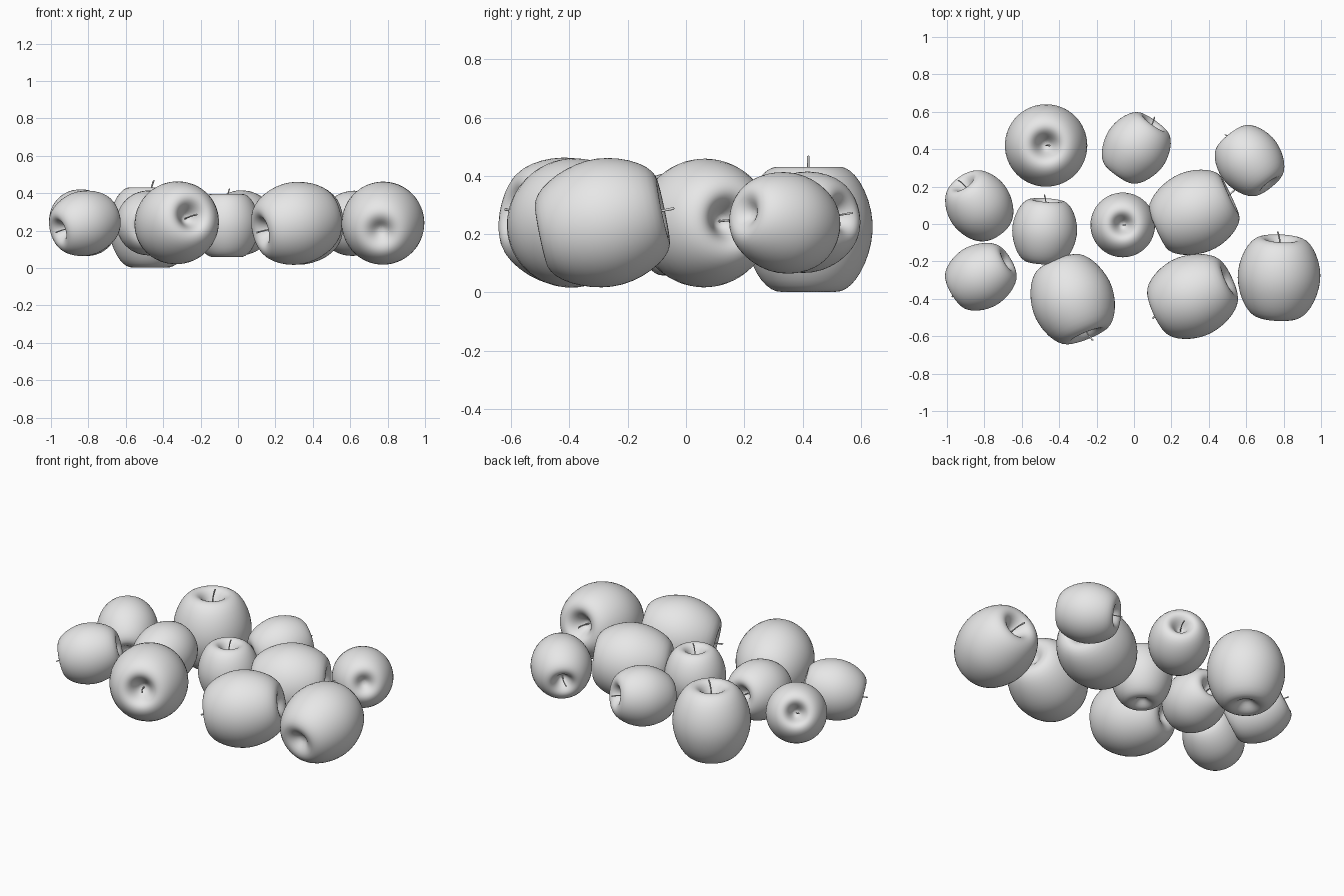
import bpy, bmesh, math
from mathutils import Vector

cube = bpy.data.objects.get("Cube")
if cube:
    bpy.data.objects.remove(cube, do_unlink=True)

mat = bpy.data.materials.new("plain_grey")
mat.use_nodes = True
mat.diffuse_color = (0.8, 0.8, 0.8, 1)
mat.node_tree.nodes["Principled BSDF"].inputs["Base Color"].default_value = (0.8, 0.8, 0.8, 1)

SEGMENTS = 32
# radius and height, from the stem hollow down to the blossom hollow
BODY = [(0.018, 0.125), (0.04, 0.155), (0.062, 0.192), (0.085, 0.212), (0.11, 0.217),
        (0.142, 0.206), (0.178, 0.168), (0.21, 0.1), (0.225, 0.025), (0.22, -0.045),
        (0.197, -0.12), (0.163, -0.178), (0.128, -0.209), (0.095, -0.218),
        (0.062, -0.207), (0.035, -0.182), (0.014, -0.17)]
# sideways lean, height and radius of the stalk
STALK = [(0, 0.115, 0.005), (0, 0.16, 0.004), (0.005, 0.205, 0.004), (0.015, 0.24, 0.005), (0.021, 0.254, 0.006)]


def loft(name, rings, sides):
    """Skin a stack of (offset, height, radius) rings and cap both ends."""
    bm = bmesh.new()
    loops = []
    for offset, height, radius in rings:
        angles = [2 * math.pi * i / sides for i in range(sides)]
        loops.append([bm.verts.new((offset + radius * math.cos(a), radius * math.sin(a), height))
                      for a in angles])
    for a, b in zip(loops, loops[1:]):
        for i in range(sides):
            j = (i + 1) % sides
            bm.faces.new((a[i], a[j], b[j], b[i]))
    bm.faces.new(loops[0])
    bm.faces.new(loops[-1])
    bmesh.ops.recalc_face_normals(bm, faces=bm.faces[:])
    for face in bm.faces:
        face.smooth = True
    mesh = bpy.data.meshes.new(name)
    bm.to_mesh(mesh)
    bm.free()
    mesh.materials.append(mat)
    return mesh


body_mesh = loft("apple_body", [(0, z, r) for r, z in BODY], SEGMENTS)
stalk_mesh = loft("apple_stem", STALK, 8)


def apple(number, centre, axis, size):
    """Place one fruit with its stem pointing along the axis."""
    turn = Vector(axis).to_track_quat('Z', 'Y') if axis != UP else Vector(axis).rotation_difference(Vector(UP))
    for part, mesh in (("body", body_mesh), ("stem", stalk_mesh)):
        ob = bpy.data.objects.new(f"apple_{number}_{part}", mesh)
        bpy.context.collection.objects.link(ob)
        ob.location = centre
        ob.rotation_mode = 'QUATERNION'
        ob.rotation_quaternion = turn
        ob.scale = (size,) * 3
        sub = ob.modifiers.new("smooth", 'SUBSURF')
        sub.levels = sub.render_levels = 1


UP = (0, 0, 1)
LARGE, SMALL = 1.0, 0.785

# centre, stem direction, size
APPLES = [
    ((-0.47, 0.42, 0.217), UP, LARGE),
    ((0.32, 0.06, 0.238), (0.9, 0.42, 0.05), LARGE),
    ((0.315, -0.385, 0.24), (-0.88, -0.4, -0.2), LARGE),
    ((-0.33, -0.4, 0.24), (0.36, -0.9, 0.18), LARGE),
    ((0.775, -0.288, 0.238), (0.05, 0.97, 0.2), LARGE),
    ((0.01, 0.405, 0.24), (0.57, 0.8, 0.17), SMALL),
    ((0.62, 0.337, 0.24), (-0.6, 0.75, -0.2), SMALL),
    ((-0.825, 0.095, 0.24), (-0.52, 0.75, 0.4), SMALL),
    ((-0.817, -0.28, 0.24), (-0.82, -0.48, -0.25), SMALL),
    ((-0.478, -0.04, 0.24), (0.07, 0.98, 0.12), SMALL),
    ((-0.06, -0.005, 0.227), UP, SMALL),
]
for n, (centre, axis, size) in enumerate(APPLES, 1):
    apple(n, centre, axis, size)
